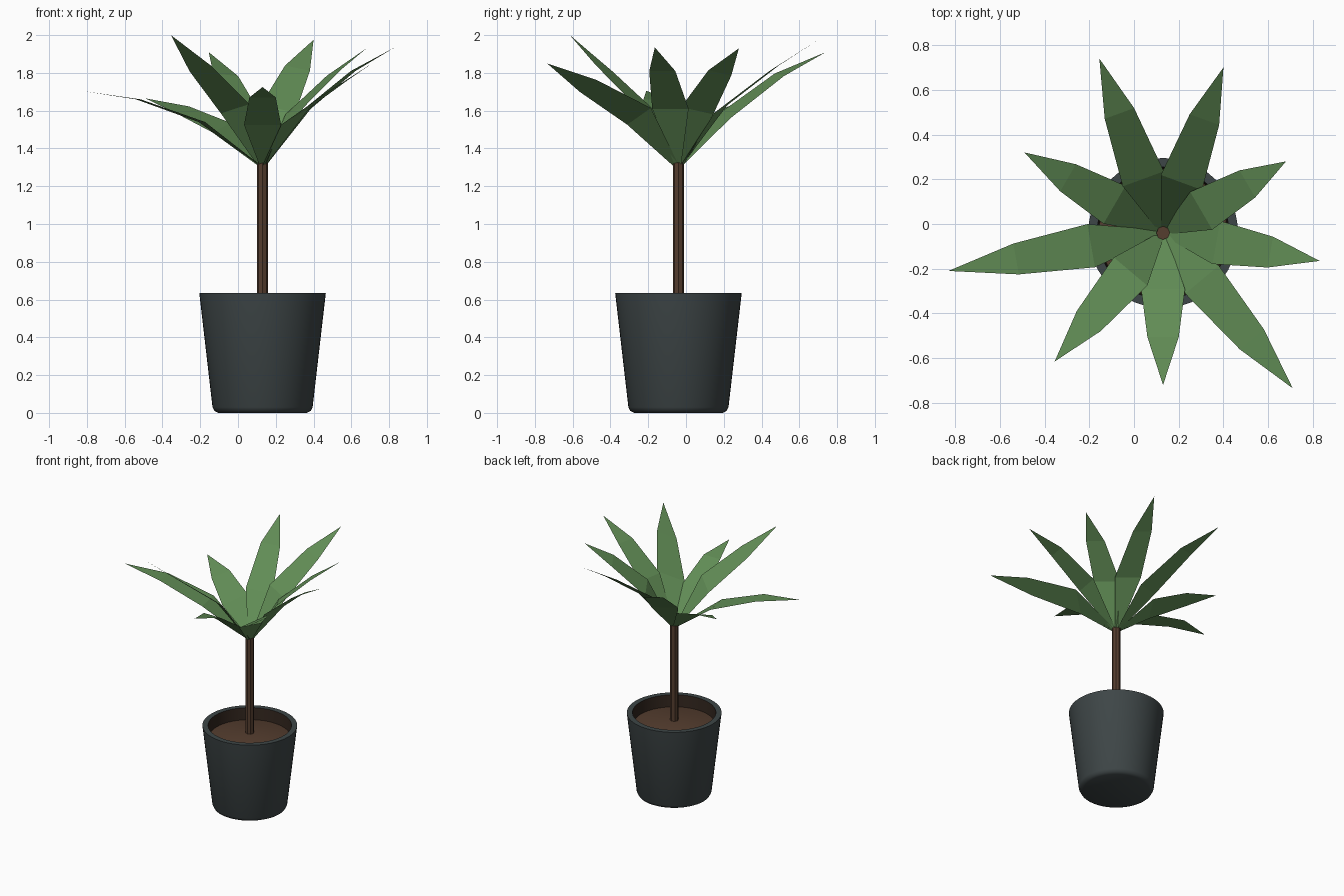
import bpy, bmesh, math
from mathutils import Vector

if "Cube" in bpy.data.objects:
    bpy.data.objects.remove(bpy.data.objects["Cube"], do_unlink=True)

AXIS = Vector((0.13, -0.04, 0))


def material(name, color):
    mat = bpy.data.materials.new(name)
    mat.use_nodes = True
    mat.diffuse_color = (*color, 1)
    bsdf = next(n for n in mat.node_tree.nodes if n.type == "BSDF_PRINCIPLED")
    bsdf.inputs["Base Color"].default_value = (*color, 1)
    bsdf.inputs["Roughness"].default_value = 0.8
    return mat


green = material("leaf green", (0.12, 0.265, 0.092))
slate = material("slate grey", (0.048, 0.061, 0.063))
brown = material("earth brown", (0.09, 0.047, 0.028))
shade = material("dark earth", (0.03, 0.018, 0.012))


def finish(name, bm, mats, smooth=False):
    mesh = bpy.data.meshes.new(name)
    bm.to_mesh(mesh)
    bm.free()
    obj = bpy.data.objects.new(name, mesh)
    bpy.context.collection.objects.link(obj)
    for mat in mats:
        mesh.materials.append(mat)
    if smooth:
        bpy.ops.object.select_all(action="DESELECT")
        obj.select_set(True)
        bpy.context.view_layer.objects.active = obj
        bpy.ops.object.shade_smooth_by_angle(angle=math.radians(40))
    return obj


def lathe(name, profile, sides, mats, smooth=False, rule=None):
    """Turn a (radius, height) profile around the plant's axis."""
    bm = bmesh.new()
    verts = [bm.verts.new(AXIS + Vector((r, 0, z))) for r, z in profile]
    edges = [bm.edges.new(pair) for pair in zip(verts, verts[1:])]
    bmesh.ops.spin(bm, geom=verts + edges, cent=AXIS, axis=(0, 0, 1),
                   angle=math.tau, steps=sides, use_duplicate=False)
    bmesh.ops.remove_doubles(bm, verts=bm.verts, dist=0.0005)
    bmesh.ops.recalc_face_normals(bm, faces=bm.faces)
    if rule:
        for face in bm.faces:
            face.material_index = rule(face)
    return finish(name, bm, mats, smooth)


# Pot: tapered shell with a rounded foot, thick rim and dark inner wall
def inner_wall(face):
    offset = face.calc_center_median() - AXIS
    outward = offset.x * face.normal.x + offset.y * face.normal.y
    return 1 if outward < -0.1 else 0


lathe("pot", [(0, 0), (0.235, 0), (0.255, 0.01), (0.265, 0.03), (0.335, 0.635),
              (0.295, 0.635), (0.285, 0.52), (0, 0.52)],
      48, [slate, shade], True, inner_wall)

# Soil: gently mounded disc
lathe("soil", [(0, 0.52), (0.286, 0.52), (0.287, 0.545), (0.15, 0.57), (0, 0.58)],
      48, [brown], True)

# Trunk: straight faceted stem
lathe("trunk", [(0, 0.53), (0.03, 0.53), (0.03, 1.33), (0, 1.33)], 8, [brown])


# Leaves: flat-shaded folded blades running from the trunk top to a pointed tip
def leaf(index, tip, wide_at, wide_z, mid_z, roll):
    tip = Vector(tip)
    reach = (tip - AXIS).to_2d()
    along = Vector((*reach.normalized(), 0))
    across = Vector((-along.y, along.x, roll))
    length = reach.length
    sections = [(0.02, 1.315, 0.018),
                (wide_at * length, wide_z, 0.098),
                (0.685 * length, mid_z, 0.07)]
    bm = bmesh.new()
    rows = []
    for distance, height, half in sections:
        centre = AXIS + along * distance + Vector((0, 0, height))
        rows.append([bm.verts.new(centre + across * side * half) for side in (-1, 1)])
    for low, high in zip(rows, rows[1:]):
        bm.faces.new((low[0], high[0], high[1], low[1]))
    bm.faces.new((rows[-1][0], bm.verts.new(tip), rows[-1][1]))
    bm.normal_update()
    finish(f"leaf_{index}", bm, [green])


# tip, position and height of the widest fold, height of the outer fold, roll
LEAVES = [
    ((-0.155, 0.74, 1.91), 0.31, 1.57, 1.79, 0.1),
    ((0.40, 0.70, 1.975), 0.305, 1.61, 1.825, 0.2),
    ((0.68, 0.28, 1.93), 0.31, 1.6, 1.8, -0.2),
    ((0.83, -0.165, 1.935), 0.34, 1.61, 1.81, 0),
    ((0.71, -0.735, 1.85), 0.3, 1.57, 1.73, 0.45),
    ((0.13, -0.72, 1.725), 0.37, 1.525, 1.67, 0),
    ((-0.355, -0.615, 2.0), 0.3, 1.61, 1.825, 0.25),
    ((-0.83, -0.21, 1.705), 0.335, 1.54, 1.66, 0),
    ((-0.49, 0.32, 1.665), 0.35, 1.51, 1.605, -0.25),
]
for number, spec in enumerate(LEAVES, 1):
    leaf(number, *spec)
